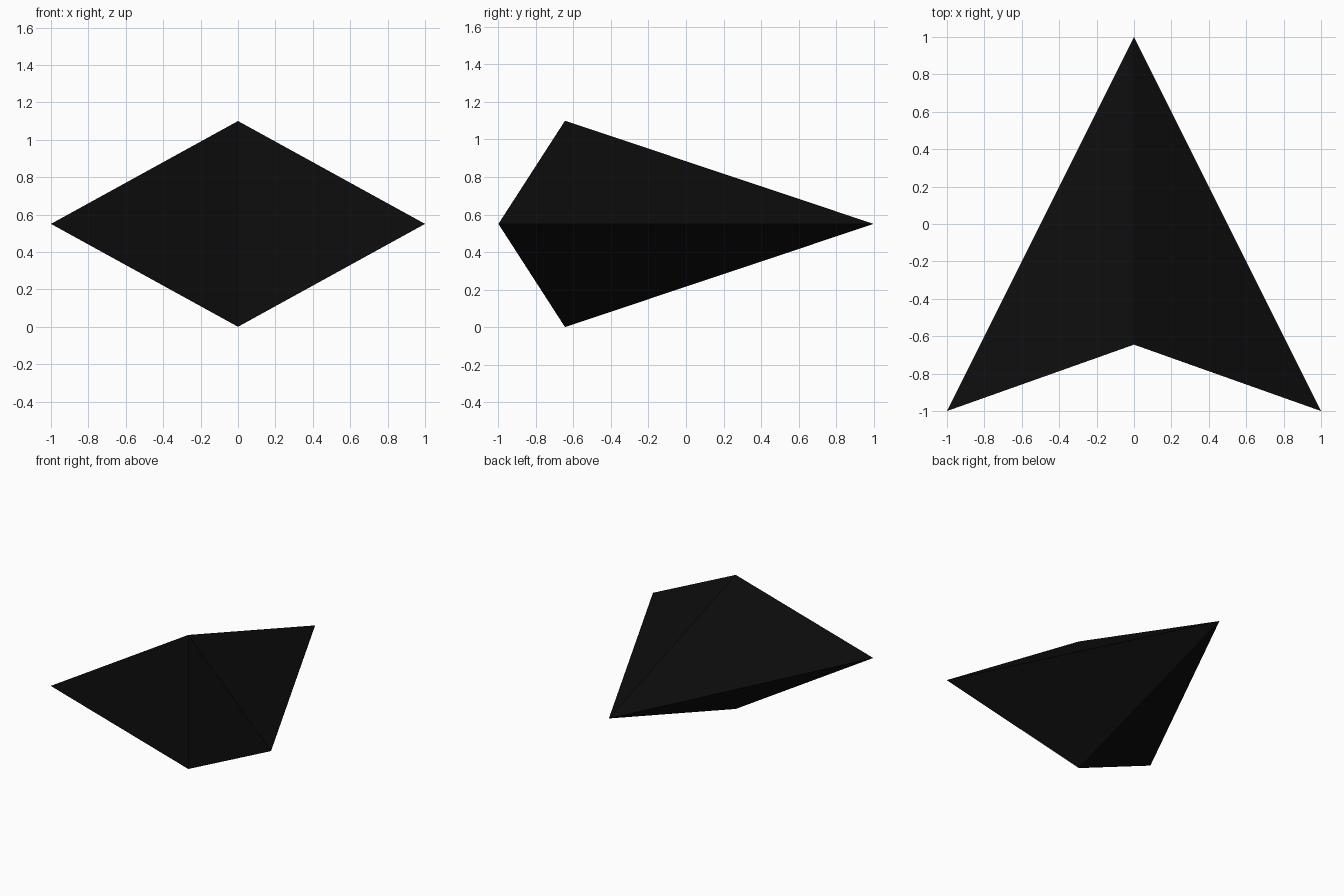
import bpy
import bmesh

if "Cube" in bpy.data.objects:
    bpy.data.objects.remove(bpy.data.objects["Cube"])

# Key points of the right half of the dart
nose = (0, 1, 0.55)
wing_tip = (1, -1, 0.55)
top = (0, -0.645, 1.1)
bottom = (0, -0.645, 0)
notch = (0, -0.645, 0.55)

# Right half: upper and lower flanks, plus the two rear panels
bm = bmesh.new()
n, w, t, b, c = [bm.verts.new(p) for p in (nose, wing_tip, top, bottom, notch)]
for tri in ((n, t, w), (n, w, b), (c, w, t), (c, b, w)):
    bm.faces.new(tri)

# Mirror to the left half and weld the seam
bmesh.ops.mirror(bm, geom=bm.verts[:] + bm.edges[:] + bm.faces[:],
                 axis='X', merge_dist=0.0001)
bmesh.ops.remove_doubles(bm, verts=bm.verts[:], dist=0.0001)
bmesh.ops.recalc_face_normals(bm, faces=bm.faces[:])

mesh = bpy.data.meshes.new("dart_hull")
bm.to_mesh(mesh)
bm.free()
hull = bpy.data.objects.new("dart_hull", mesh)
bpy.context.collection.objects.link(hull)

# Near-black finish
black = bpy.data.materials.new("black")
black.diffuse_color = (0.004, 0.004, 0.004, 1)
black.use_nodes = True
black.node_tree.nodes["Principled BSDF"].inputs["Base Color"].default_value = black.diffuse_color
mesh.materials.append(black)
